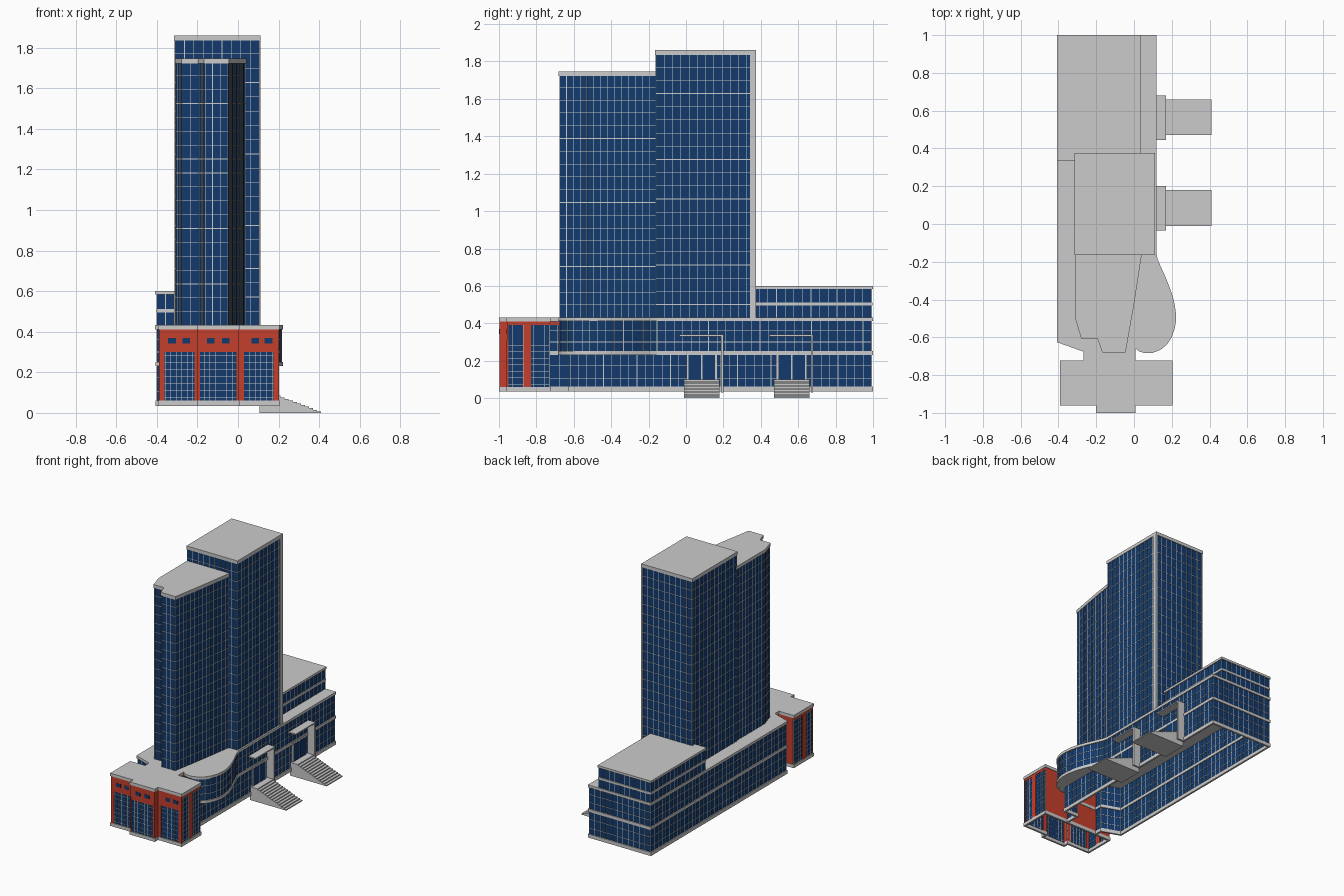
import bpy, bmesh, math
from mathutils import Vector

if "Cube" in bpy.data.objects:
    bpy.data.objects.remove(bpy.data.objects["Cube"])

def material(name, col):
    m = bpy.data.materials.new(name)
    m.diffuse_color = (*col, 1)
    m.use_nodes = True
    m.node_tree.nodes["Principled BSDF"].inputs["Base Color"].default_value = m.diffuse_color
    return m

BLUE = material("blue_glass", (0.006, 0.042, 0.15))
RED = material("red_cladding", (0.56, 0.05, 0.025))

def make(name, bm, mat=None):
    me = bpy.data.meshes.new(name)
    bmesh.ops.recalc_face_normals(bm, faces=bm.faces)
    bm.to_mesh(me)
    bm.free()
    ob = bpy.data.objects.new(name, me)
    bpy.context.collection.objects.link(ob)
    if mat:
        me.materials.append(mat)
    return ob

def edges(pts):
    return [(pts[i], pts[(i + 1) % len(pts)]) for i in range(len(pts))]

def offset(pts, d):
    """Mitred outward offset of a counter-clockwise outline."""
    out = []
    for i, p in enumerate(pts):
        p = Vector(p)
        a = (p - Vector(pts[i - 1])).normalized()
        b = (Vector(pts[(i + 1) % len(pts)]) - p).normalized()
        na, nb = Vector((a.y, -a.x)), Vector((b.y, -b.x))
        out.append(p + (na + nb) * d / max(0.3, 1 + na.dot(nb)))
    return out

def prism(name, pts, z0, z1, mat=None, caps=True):
    bm = bmesh.new()
    lo = [bm.verts.new((p[0], p[1], z0)) for p in pts]
    hi = [bm.verts.new((p[0], p[1], z1)) for p in pts]
    for (a, b), (c, d) in zip(edges(lo), edges(hi)):
        bm.faces.new((a, b, d, c))
    if caps:
        bm.faces.new(lo[::-1])
        bm.faces.new(hi)
    return make(name, bm, mat)

def add_ring(bm, pts, z0, z1, t):
    """Hollow band that straddles a wall outline."""
    loops = [[bm.verts.new((p.x, p.y, z)) for p in offset(pts, d)]
             for d, z in ((t, z0), (t, z1), (-t, z1), (-t, z0))]
    for A, B in edges(loops):
        for (a, b), (c, d) in zip(edges(A), edges(B)):
            bm.faces.new((a, b, d, c))

def add_strip(bm, p, q, z0, z1, t):
    """Box along p-q, t thick on each side of the line."""
    p, q = Vector(p), Vector(q)
    d = (q - p).normalized()
    n = Vector((d.y, -d.x)) * t
    ring = [p + n, q + n, q - n, p - n]
    lo = [bm.verts.new((v.x, v.y, z0)) for v in ring]
    hi = [bm.verts.new((v.x, v.y, z1)) for v in ring]
    for (a, b), (c, e) in zip(edges(lo), edges(hi)):
        bm.faces.new((a, b, e, c))
    bm.faces.new(lo[::-1])
    bm.faces.new(hi)

def bands(name, pts, levels, t=0.007):
    bm = bmesh.new()
    for z0, z1 in levels:
        add_ring(bm, pts, z0, z1, t)
    make(name, bm)

def strips(name, items, mat=None):
    bm = bmesh.new()
    for it in items:
        add_strip(bm, *it)
    make(name, bm, mat)

def glass_wall(name, pts, z0, z1, dx, dz, w=0.0016):
    """Blue shell with a grid of thin glazing bars."""
    prism(name + "_glass", pts, z0, z1, BLUE, caps=False)
    bm = bmesh.new()
    for a, b in edges(pts):
        a, b = Vector(a), Vector(b)
        n = max(1, round((b - a).length / dx))
        u = (b - a).normalized() * w
        for i in range(n):
            c = a.lerp(b, i / n)
            add_strip(bm, c - u, c + u, z0, z1, 0.002)
    n = max(1, round((z1 - z0) / dz))
    for i in range(1, n):
        z = z0 + (z1 - z0) * i / n
        add_ring(bm, pts, z - w, z + w, 0.002)
    make(name + "_glazing_bars", bm)

# Podium outlines (lower storey straight, upper storey with curved lobe)
back = [(0.11, 0.992), (-0.40, 0.992), (-0.40, -0.62), (-0.26, -0.67), (-0.26, -0.73), (0, -0.73)]
lobe = [(0.0, -0.64), (0.03, -0.667), (0.06, -0.676), (0.095, -0.675), (0.135, -0.66),
        (0.168, -0.633), (0.19, -0.60), (0.207, -0.555), (0.214, -0.515), (0.214, -0.475),
        (0.208, -0.43), (0.197, -0.385), (0.18, -0.335), (0.16, -0.285), (0.135, -0.23),
        (0.118, -0.19), (0.11, -0.155)]
lower = back + [(0, -0.62), (0.11, -0.62)]
upper = back + lobe
glass_wall("podium_lower", lower, 0.04, 0.24, 0.045, 0.066)
glass_wall("podium_upper", upper, 0.24, 0.42, 0.045, 0.06)
bands("podium_base_band", lower, [(0.035, 0.062)])
bands("podium_middle_band", upper, [(0.23, 0.252)])
prism("lobe_underside", lobe + [(0.11, -0.62), (0, -0.62)], 0.232, 0.25)
prism("podium_roof", offset(upper, 0.008), 0.412, 0.432)

# Upper storey at the back
annex = [(0.03, 0.992), (-0.40, 0.992), (-0.40, 0.345), (0.03, 0.345)]
glass_wall("annex", annex, 0.43, 0.59, 0.045, 0.08)
bands("annex_band", annex, [(0.495, 0.51)], 0.005)
prism("annex_roof", offset(annex, 0.008), 0.583, 0.60)

# Tall rear tower
tall = [(0.106, 0.37), (-0.31, 0.37), (-0.31, -0.16), (0.106, -0.16)]
glass_wall("tall_tower", tall, 0.43, 1.84, 0.045, 0.0705)
prism("tall_tower_roof", offset(tall, 0.005), 1.835, 1.86)
strips("tall_tower_corner_fin", [((0.106, 0.342), (0.106, 0.374), 0.43, 1.84, 0.006)])

# Lower front tower with stepped, tapered plan
front = [(-0.305, -0.16), (-0.305, -0.50), (-0.275, -0.60), (-0.19, -0.60),
         (-0.163, -0.675), (-0.05, -0.675), (-0.005, -0.42), (0.035, -0.16)]
glass_wall("front_tower", front, 0.43, 1.73, 0.036, 0.0685)
prism("front_tower_roof", offset(front, 0.006), 1.722, 1.747)

# Red entrance block at the front
block = [(-0.385, -0.73), (-0.385, -0.954), (-0.195, -0.954), (-0.195, -0.993),
         (0, -0.993), (0, -0.954), (0.197, -0.954), (0.197, -0.73)]
glass_wall("front_block", block, 0.04, 0.42, 0.027, 0.035, 0.001)
bands("front_block_base", block, [(0.035, 0.06)])
prism("front_block_roof", offset(block, 0.007), 0.41, 0.432)
t = 0.004
red = [((-0.385, -0.73), (0.197, -0.73), 0.06, 0.41, t)]            # back wall
for x in (-0.195, 0):                                               # step returns
    red.append(((x, -0.993), (x, -0.954), 0.06, 0.41, t))
for x in (-0.385, 0.197):                                           # sides
    red += [((x, -0.87), (x, -0.83), 0.06, 0.41, t), ((x, -0.954), (x, -0.73), 0.392, 0.41, t)]
for x0, x1, y in ((-0.389, -0.195, -0.954), (-0.199, 0.004, -0.993), (0, 0.201, -0.954)):
    red.append(((x0, y), (x1, y), 0.30, 0.41, t))                   # front headers
for x0, x1, y in ((-0.389, -0.362, -0.954), (-0.215, -0.195, -0.954), (-0.199, -0.188, -0.993),
                  (-0.008, 0.004, -0.993), (0, 0.03, -0.954), (0.175, 0.201, -0.954)):
    red.append(((x0, y), (x1, y), 0.06, 0.31, t + 0.0005))          # front piers
for a, b in (((-0.26, -0.73), (-0.26, -0.67)), ((0, -0.73), (0, -0.64))):
    red.append((a, b, 0.392, 0.41, t))                              # neck headers
strips("red_cladding", red, RED)
wins = []
for x in (-0.325, -0.255, -0.135, -0.06, 0.085, 0.15):
    y = -0.993 if -0.195 < x < 0 else -0.954
    wins.append(((x - 0.019, y), (x + 0.019, y), 0.343, 0.37, 0.0055))
strips("small_upper_windows", wins, BLUE)

# Two side entrances: stairs, doors, canopy
for k, y0 in enumerate((-0.01, 0.47), 1):
    y1, n = y0 + 0.19, 12
    prof = [(0.105, 0.0), (0.105, 0.1), (0.17, 0.1)]
    for i in range(n):
        x = 0.17 + 0.02 * i
        prof += [(x, 0.1 * (1 - (i + 1) / (n + 1))), (x + 0.02, 0.1 * (1 - (i + 1) / (n + 1)))]
    prof.append((0.41, 0.0))
    bm = bmesh.new()
    f = bm.faces.new([bm.verts.new((x, y0, z)) for x, z in prof])
    ext = bmesh.ops.extrude_face_region(bm, geom=[f])["geom"]
    bmesh.ops.translate(bm, vec=(0, 0.19, 0), verts=[v for v in ext if isinstance(v, bmesh.types.BMVert)])
    make(f"entrance_{k}_stairs", bm)
    strips(f"entrance_{k}_door_frame", [((0.11, y0 + 0.012), (0.11, y1 - 0.012), 0.095, 0.243, 0.009)])
    strips(f"entrance_{k}_door_glass",
           [((0.11, y0 + 0.024), (0.11, y0 + 0.091), 0.1, 0.23, 0.011),
            ((0.11, y0 + 0.099), (0.11, y1 - 0.024), 0.1, 0.23, 0.011)], BLUE)
    strips(f"entrance_{k}_canopy",
           [((0.105, y0 + 0.093), (0.17, y0 + 0.093), 0.33, 0.339, 0.117),
            ((0.105, y1 + 0.014), (0.17, y1 + 0.014), 0.03, 0.339, 0.006)])
